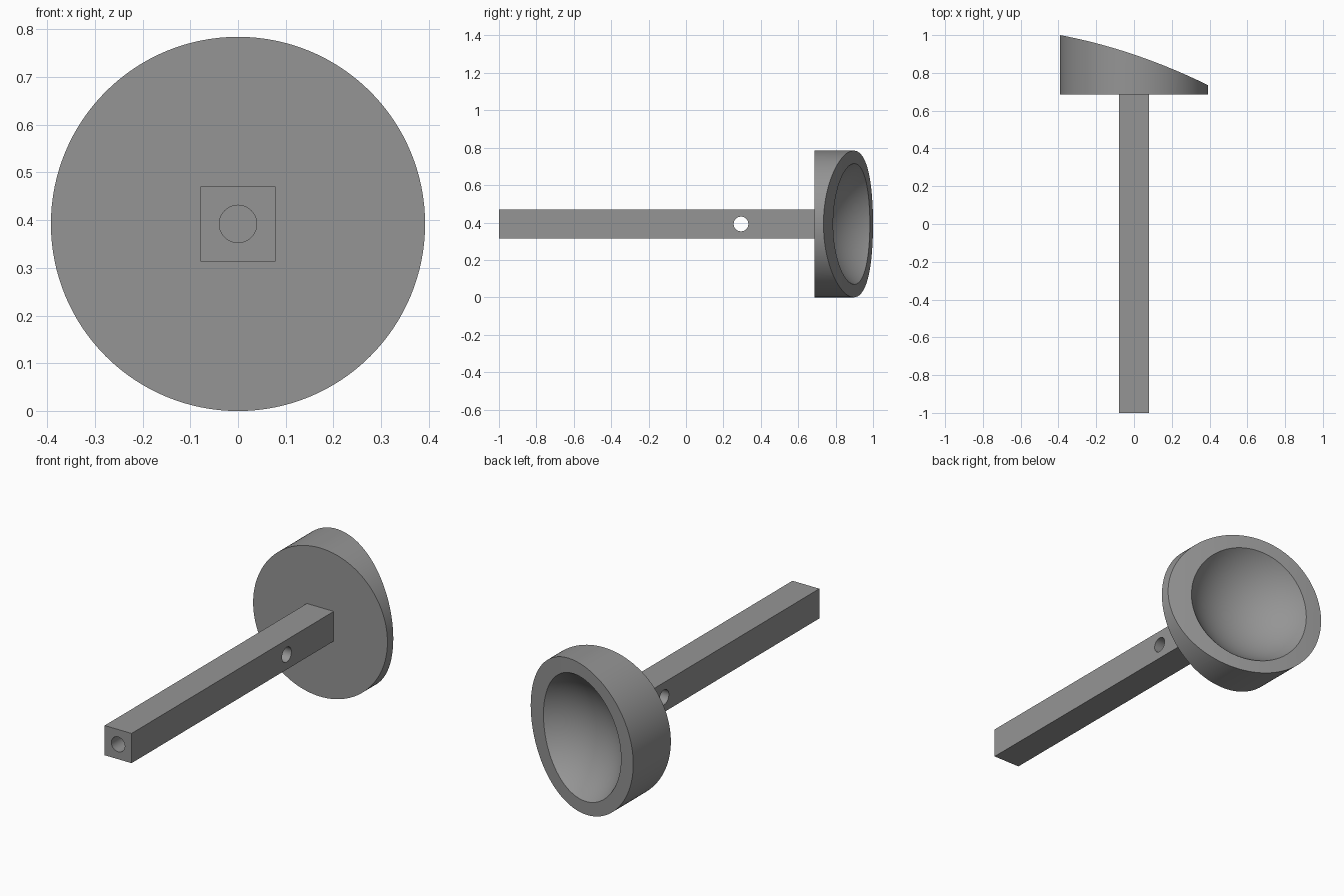
import bpy, bmesh, math
from mathutils import Matrix, Vector

if "Cube" in bpy.data.objects:
    bpy.data.objects.remove(bpy.data.objects["Cube"])

U = 2 / 51            # design unit
CZ = 10 * U           # height of the main axis
BASE = -1 + 43 * U    # front face of the cup

grey = bpy.data.materials.new("grey")
grey.diffuse_color = (0.30, 0.30, 0.30, 1)
grey.use_nodes = True
grey.node_tree.nodes["Principled BSDF"].inputs["Base Color"].default_value = grey.diffuse_color


def finish(bm, name):
    mesh = bpy.data.meshes.new(name)
    bm.to_mesh(mesh)
    bm.free()
    ob = bpy.data.objects.new(name, mesh)
    bpy.context.collection.objects.link(ob)
    mesh.materials.append(grey)
    return ob


def cylinder(name, radius, start, end, sides=64):
    """Solid cylinder between two points."""
    a, b = Vector(start), Vector(end)
    turn = (b - a).to_track_quat('Z', 'Y').to_matrix().to_4x4()
    bm = bmesh.new()
    bmesh.ops.create_cone(bm, cap_ends=True, segments=sides, radius1=radius,
                          radius2=radius, depth=(b - a).length,
                          matrix=Matrix.Translation((a + b) / 2) @ turn)
    return finish(bm, name)


def cut(target, cutter, operation='DIFFERENCE'):
    cutter.hide_render = True
    cutter.hide_set(True)
    mod = target.modifiers.new(cutter.name, 'BOOLEAN')
    mod.operation = operation
    mod.solver = 'EXACT'
    mod.object = cutter


def apply_and_smooth(ob):
    """Bake the cuts, remove the cutters and shade smoothly."""
    bpy.context.view_layer.objects.active = ob
    ob.select_set(True)
    for mod in list(ob.modifiers):
        cutter = mod.object
        bpy.ops.object.modifier_apply(modifier=mod.name)
        bpy.data.objects.remove(cutter)
    bpy.ops.object.shade_smooth_by_angle(angle=math.radians(25))
    ob.select_set(False)


# Square handle with an end bore and a cross hole
bm = bmesh.new()
bmesh.ops.create_cube(bm, size=1, matrix=Matrix.Translation((0, (BASE - 1) / 2, CZ))
                      @ Matrix.Diagonal((4 * U, BASE + 1, 4 * U, 1)))
handle = finish(bm, "handle")
cut(handle, cylinder("end_bore", U, (0, -1.1, CZ), (0, -1 + 10 * U, CZ)))
cross_y = BASE - 10 * U
cut(handle, cylinder("cross_hole", U, (-0.2, cross_y, CZ), (0.2, cross_y, CZ)))
apply_and_smooth(handle)

# Round cup with a slanted, gently arched rim and a spherical hollow
cup = cylinder("cup", 10 * U, (0, BASE, CZ), (0, 1.1, CZ), 128)

# Arched keep-volume: its upper edge follows a shallow slanted curve
bm = bmesh.new()
steps = 32
arch = [(x, 0.897 - 0.338 * x - 0.192 * x * x)
        for x in (-0.45 + 0.9 * i / steps for i in range(steps + 1))]
outline = [(0.45, 0.5), (-0.45, 0.5)] + arch
face = bm.faces.new([bm.verts.new((x, y, -0.1)) for x, y in outline])
top = bmesh.ops.extrude_face_region(bm, geom=[face])["geom"]
bmesh.ops.translate(bm, vec=(0, 0, 1),
                    verts=[g for g in top if isinstance(g, bmesh.types.BMVert)])
bmesh.ops.recalc_face_normals(bm, faces=bm.faces)
cut(cup, finish(bm, "rim_arch"), 'INTERSECT')

# Hollow
bm = bmesh.new()
bmesh.ops.create_uvsphere(bm, u_segments=96, v_segments=48, radius=10 * U,
                          matrix=Matrix.Translation((0.0615, 1.111, CZ)))
cut(cup, finish(bm, "hollow"))
apply_and_smooth(cup)
